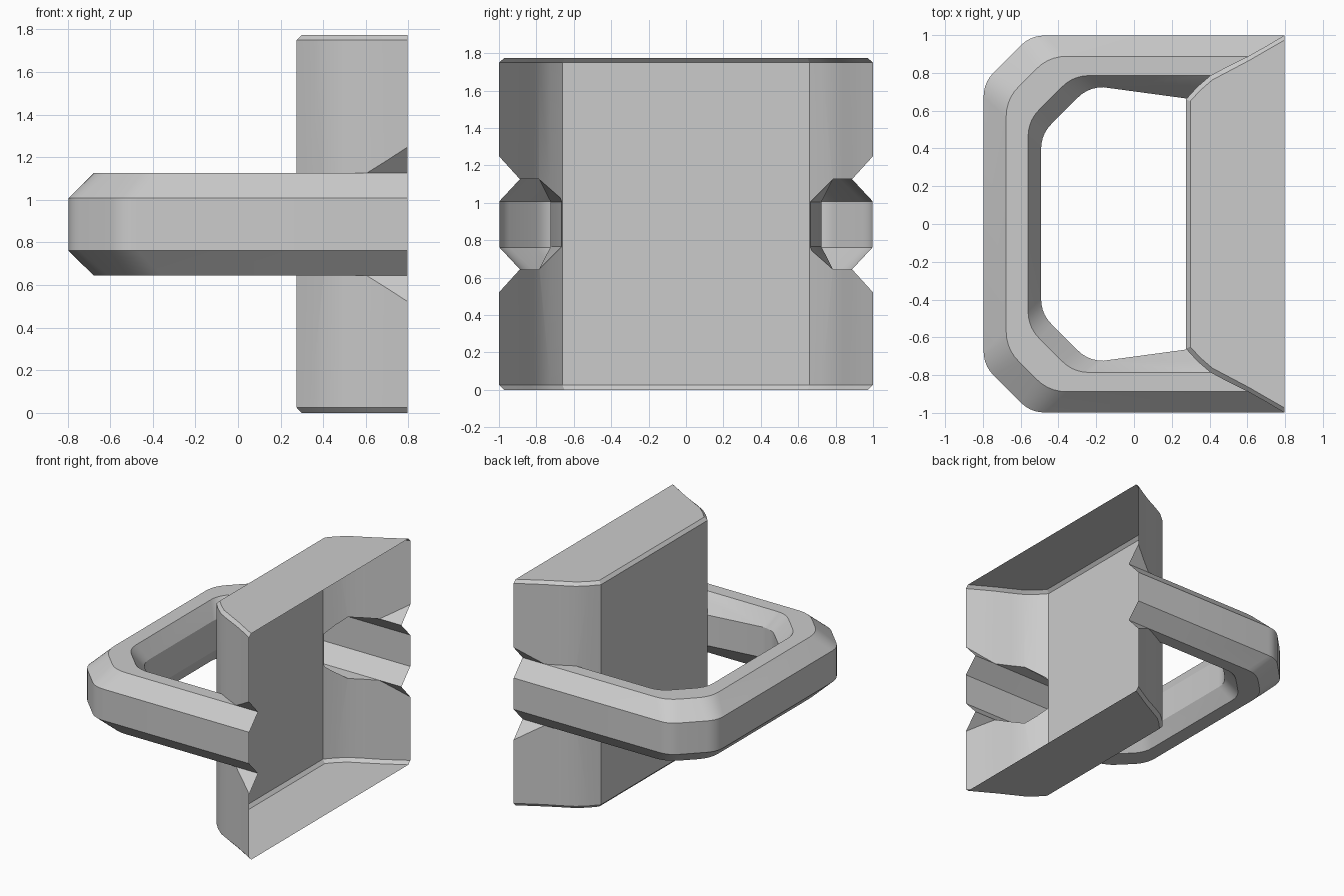
import bpy, bmesh, math
from mathutils import Vector

if "Cube" in bpy.data.objects:
    bpy.data.objects.remove(bpy.data.objects["Cube"])

MID = 0.885          # mid height of the model
OPEN_X = 0.796       # plane where the shell is left open

grey = bpy.data.materials.new("light grey")
grey.diffuse_color = (0.6, 0.6, 0.6, 1)
grey.use_nodes = True
grey.node_tree.nodes["Principled BSDF"].inputs["Base Color"].default_value = grey.diffuse_color


def loft(name, sections):
    """Closed solid skinned through equal-length sections."""
    bm = bmesh.new()
    rows = [[bm.verts.new(p) for p in s] for s in sections]
    n = len(rows[0])
    for a, b in zip(rows, rows[1:]):
        for i in range(n):
            j = (i + 1) % n
            bm.faces.new((a[i], a[j], b[j], b[i]))
    bm.faces.new(rows[0])
    bm.faces.new(rows[-1])
    bmesh.ops.recalc_face_normals(bm, faces=bm.faces)
    mesh = bpy.data.meshes.new(name)
    bm.to_mesh(mesh)
    bm.free()
    mesh.materials.append(grey)
    ob = bpy.data.objects.new(name, mesh)
    bpy.context.collection.objects.link(ob)
    return ob


def combine(target, other, operation):
    mod = target.modifiers.new(operation.lower(), 'BOOLEAN')
    mod.operation, mod.solver, mod.object = operation, 'EXACT', other
    dg = bpy.context.evaluated_depsgraph_get()
    mesh = bpy.data.meshes.new_from_object(target.evaluated_get(dg))
    target.modifiers.clear()
    target.data = mesh
    bpy.data.objects.remove(other)


# Wall block: flared plan with chamfered top and bottom rims
side = [(.275, .66), (.335, .726), (.405, .786), (.5, .837), (.605, .888), (.7, .942), (.9, 1.06)]
rim = [(.298, .65), (.35, .707), (.415, .763), (.51, .813), (.61, .866), (.7, .918), (.9, 1.032)]


def plan(half, z):
    return [(x, y, z) for x, y in half] + [(x, -y, z) for x, y in reversed(half)]


wall = loft("wall_with_loop", [plan(rim, 0), plan(side, .025),
                               plan(side, 1.75), plan(rim, 1.773)])

# V grooves on both flared sides, around the loop
for s in (1, -1):
    prof = [(.838, -.186), (.838, .186), (1.2, .584), (1.2, -.584)]
    groove = loft("groove_cutter", [[(x, s * y, MID + h) for y, h in prof] for x in (.3, 1)])
    combine(wall, groove, 'DIFFERENCE')


# Loop: each rail has two rounded bends with a diagonal between them
def bend(p, d0, d1, t, n=5):
    a, b = p - d0 * t, p + d1 * t
    return [a.lerp(p, k / n).lerp(p.lerp(b, k / n), k / n) for k in range(n + 1)]


def rail(x0, y0, c, t, mid_y, end_y):
    up, diag, right = Vector((0, 1)), Vector((1, 1)).normalized(), Vector((1, 0))
    return (bend(Vector((x0, x0 + c)), up, diag, t)
            + bend(Vector((y0 - c, y0)), diag, right, t)
            + [Vector((.4, mid_y)), Vector((.95, end_y))])


outer = rail(-.796, .998, 1.545, .075, .998, .998)
crest_out = rail(-.677, .888, 1.338, .095, .888, .888)
crest_in = rail(-.561, .786, 1.107, .085, .786, .786)
inner = rail(-.492, .724, .967, .08, .648, .59)
rails = [(outer, -.123), (outer, .123), (crest_out, .241), (crest_in, .241),
         (inner, .12), (inner, -.12), (crest_in, -.241), (crest_out, -.241)]
stations = len(outer)


def section(i, s):
    return [(r[i].x, s * r[i].y, MID + h) for r, h in rails]


loop = loft("loop", [section(i, 1) for i in reversed(range(stations))]
            + [section(i, -1) for i in range(stations)])
combine(wall, loop, 'UNION')

# Leave the wide side of the shell open
bm = bmesh.new()
bm.from_mesh(wall.data)
bmesh.ops.bisect_plane(bm, geom=bm.verts[:] + bm.edges[:] + bm.faces[:],
                       plane_co=(OPEN_X, 0, 0), plane_no=(1, 0, 0), clear_outer=True)
bmesh.ops.remove_doubles(bm, verts=bm.verts, dist=.0005)
bm.to_mesh(wall.data)
bm.free()

# Smooth the gentle curves, keep chamfers sharp
bpy.context.view_layer.objects.active = wall
wall.select_set(True)
bpy.ops.object.shade_smooth_by_angle(angle=math.radians(24))
